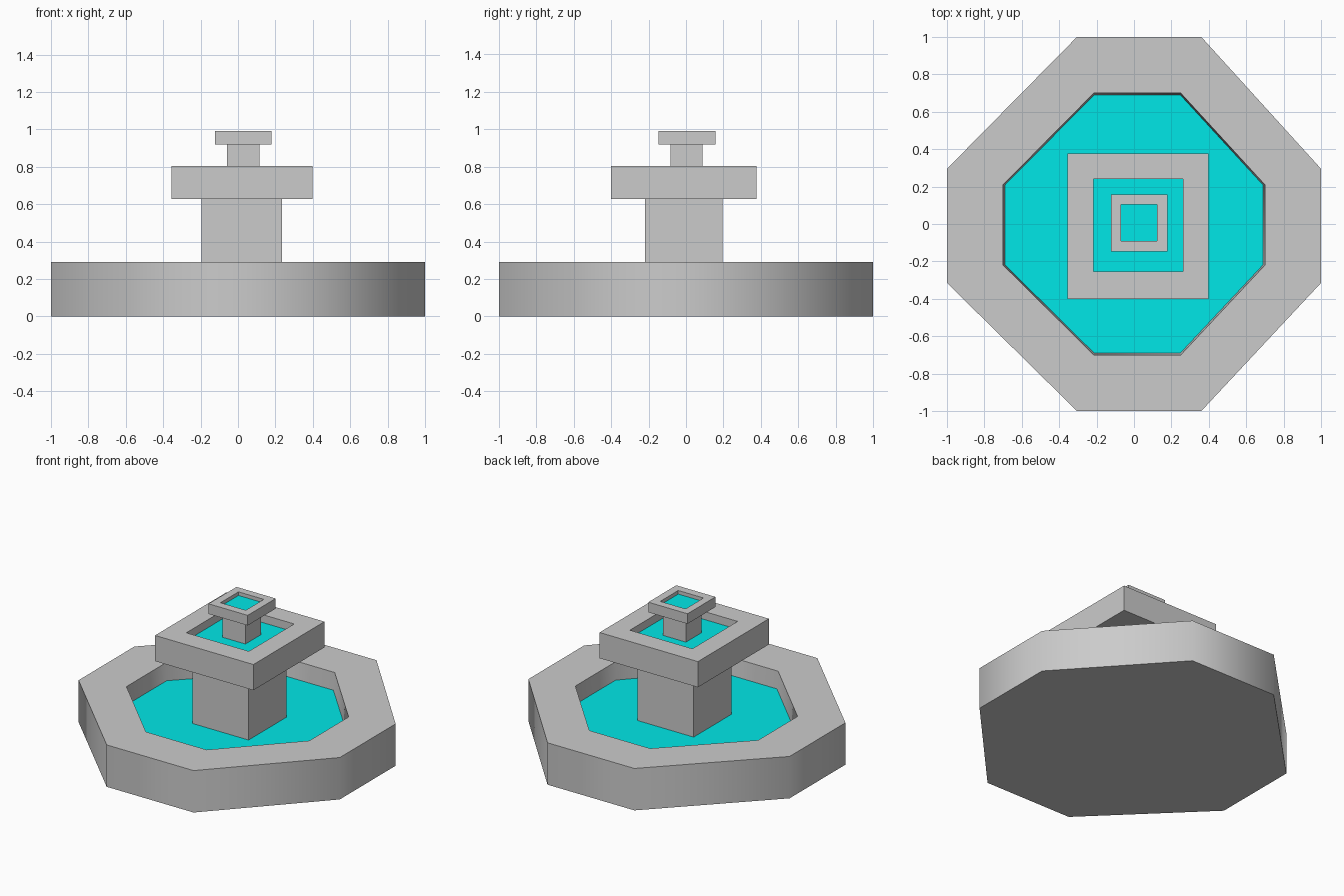
import bpy, bmesh
from math import radians

if "Cube" in bpy.data.objects:
    bpy.data.objects.remove(bpy.data.objects["Cube"])

water_mat = bpy.data.materials.new("water")
water_mat.diffuse_color = (0.0, 0.8, 0.8, 1.0)
water_mat.use_nodes = True
water_mat.node_tree.nodes["Principled BSDF"].inputs["Base Color"].default_value = water_mat.diffuse_color


def rect(x0, x1, y0, y1):
    return [(x0, y0), (x1, y0), (x1, y1), (x0, y1)]


def octagon(r, xa, xb, ya, yb):
    """Octagon in the square -r..r; flats run xa..xb and ya..yb."""
    return [(xa, -r), (xb, -r), (r, ya), (r, yb),
            (xb, r), (xa, r), (-r, yb), (-r, ya)]


def finish(name, bm):
    bmesh.ops.recalc_face_normals(bm, faces=bm.faces)
    mesh = bpy.data.meshes.new(name)
    bm.to_mesh(mesh)
    bm.free()
    obj = bpy.data.objects.new(name, mesh)
    bpy.context.collection.objects.link(obj)
    return obj


def loft(name, rings, cap_end=True):
    """Skin stacked (outline, z) rings, capping the first and maybe the last."""
    bm = bmesh.new()
    loops = [[bm.verts.new((x, y, z)) for x, y in pts] for pts, z in rings]
    for a, b in zip(loops, loops[1:]):
        n = len(a)
        for i in range(n):
            j = (i + 1) % n
            bm.faces.new((a[i], a[j], b[j], b[i]))
    bm.faces.new(loops[0])
    if cap_end:
        bm.faces.new(loops[-1])
    return finish(name, bm)


def basin(name, outer, inner, z0, z1, level, taper):
    """Stone basin with a recess, closed by a water surface."""
    low = [(x * taper, y * taper) for x, y in inner]
    stone = loft(name, [(outer, z0), (outer, z1), (inner, z1), (low, level)], False)
    bm = bmesh.new()
    face = bm.faces.new([bm.verts.new((x, y, level)) for x, y in low])
    face.normal_update()
    water = finish(name + "_water", bm)
    if water.data.polygons[0].normal.z < 0:
        water.data.flip_normals()
    water.data.materials.append(water_mat)
    return stone


# Large octagonal pool
pool = basin("lower_basin",
             octagon(1.0, -0.305, 0.36, -0.315, 0.295),
             octagon(0.70, -0.215, 0.25, -0.22, 0.21),
             0.0, 0.29, 0.17, 0.987)

# Main pillar and middle basin
loft("main_pillar", [(rect(-0.195, 0.235, -0.22, 0.195), 0.17),
                     (rect(-0.195, 0.235, -0.22, 0.195), 0.63)])
basin("middle_basin", rect(-0.355, 0.398, -0.40, 0.377),
      rect(-0.217, 0.262, -0.255, 0.24), 0.627, 0.805, 0.75, 1.0)

# Upper pillar and top basin
loft("upper_pillar", [(rect(-0.06, 0.115, -0.083, 0.087), 0.75),
                      (rect(-0.06, 0.115, -0.083, 0.087), 0.92)])
basin("top_basin", rect(-0.122, 0.178, -0.148, 0.158),
      rect(-0.07, 0.124, -0.092, 0.105), 0.92, 0.99, 0.965, 1.0)

# Soft shading round the octagon walls, sharp rims
bpy.ops.object.select_all(action='DESELECT')
pool.select_set(True)
bpy.context.view_layer.objects.active = pool
bpy.ops.object.shade_smooth_by_angle(angle=radians(60))
